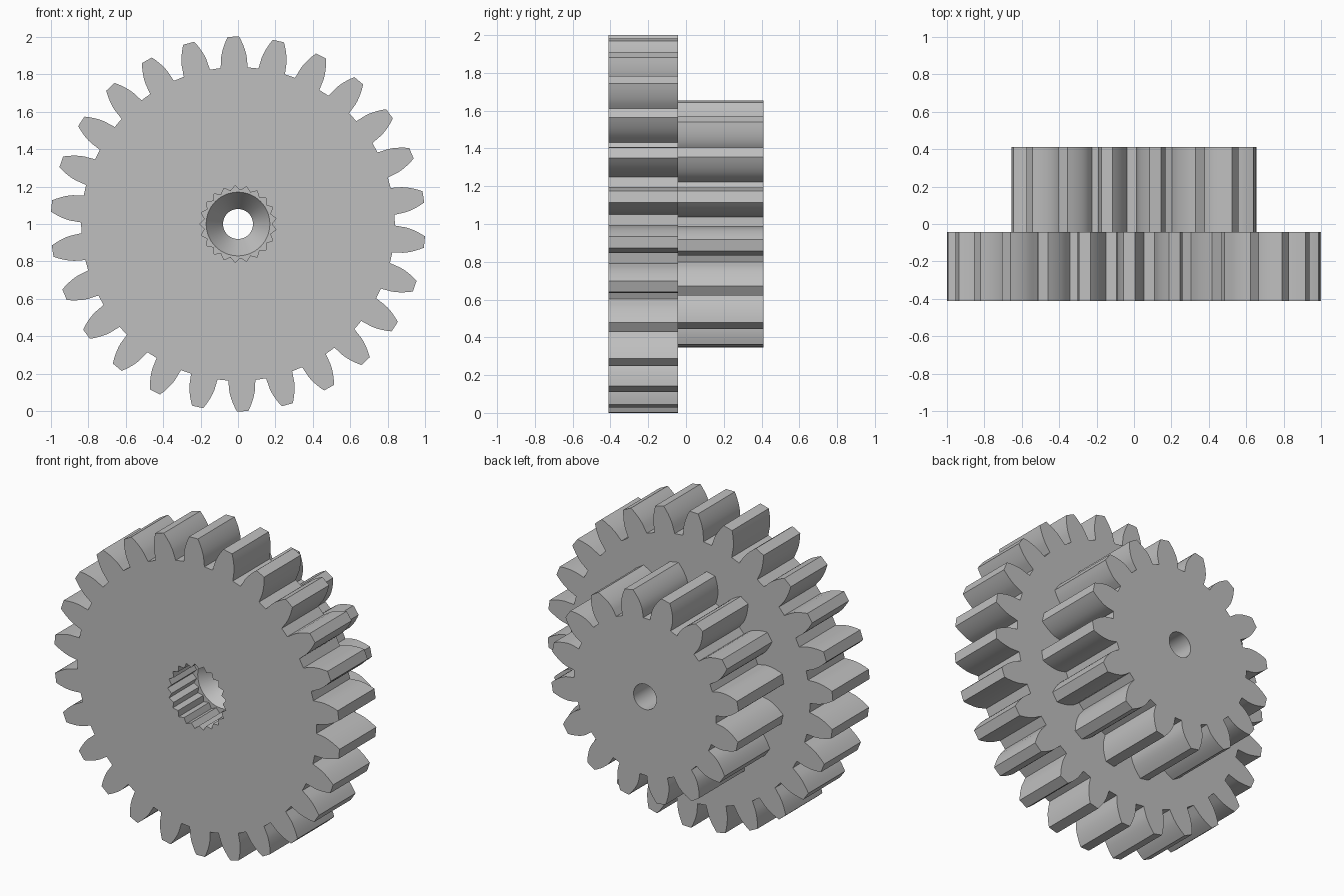
import bpy, bmesh
from math import radians, cos, sin, tan, acos, tau

old = bpy.data.objects.get("Cube")
if old:
    bpy.data.objects.remove(old)

grey = bpy.data.materials.new("plain grey")
grey.use_nodes = True
COLOUR = (0.52, 0.52, 0.52, 1)
grey.diffuse_color = COLOUR
grey.node_tree.nodes["Principled BSDF"].inputs["Base Color"].default_value = COLOUR

CENTRE = 1.0                                   # axle height
FRONT, STEP, BACK = -0.41, -0.043, 0.41        # gear faces along the axle
POCKET, CONE_END = -0.16, -0.03                # depths inside the bore


def polar(r, a):
    return (r * cos(a), CENTRE + r * sin(a))


def gear_outline(teeth, phase, tip, root, base, tip_half, steps=6):
    """Involute tooth outline, counter-clockwise; tip_half is the half angle of the tip."""
    def roll(r):
        a = acos(min(1, base / r))
        return tan(a) - a
    radii = [root] + [base + (tip - base) * i / steps for i in range(steps + 1)]
    base_half = radians(tip_half) + roll(tip)
    flank = [(r, base_half - roll(r)) for r in radii]
    flank[0] = (root, base_half + radians(0.4))
    pts = []
    for k in range(teeth):
        mid = radians(phase) + tau * k / teeth
        pts += [polar(r, mid - h) for r, h in flank]
        pts += [polar(r, mid + h) for r, h in reversed(flank)]
    return pts


def circle(r, n=64):
    return [polar(r, tau * i / n) for i in range(n)]


def spline_outline(teeth, inner, outer):
    return [polar(outer if i % 2 else inner, tau * i / (2 * teeth)) for i in range(2 * teeth)]


def ring(bm, pts, y):
    verts = [bm.verts.new((x, y, z)) for x, z in pts]
    for i, v in enumerate(verts):
        bm.edges.new((verts[i - 1], v))
    return verts


def wall(bm, a, b):
    """Quads between two rings; front to back faces outward, back to front inward."""
    for i in range(len(a)):
        bm.faces.new((a[i - 1], b[i - 1], b[i], a[i]))


def cap(bm, outer, inner, side):
    """Flat face with a hole, facing along y with the given sign."""
    edges = [bm.edges.get((r[i - 1], r[i])) for r in (outer, inner) for i in range(len(r))]
    out = bmesh.ops.triangle_fill(bm, use_beauty=True, edges=edges, normal=(0, side, 0))
    for f in out["geom"]:
        if isinstance(f, bmesh.types.BMFace):
            f.normal_update()
            if f.normal.y * side < 0:
                f.normal_flip()


def finish(bm, name):
    mesh = bpy.data.meshes.new(name)
    bm.to_mesh(mesh)
    bm.free()
    mesh.materials.append(grey)
    obj = bpy.data.objects.new(name, mesh)
    bpy.context.collection.objects.link(obj)
    bpy.ops.object.select_all(action='DESELECT')
    obj.select_set(True)
    bpy.context.view_layer.objects.active = obj
    bpy.ops.object.shade_smooth_by_angle(angle=radians(25))


large = gear_outline(26, 91.4, 1.0, 0.837, 0.873, 1.75)
small = gear_outline(16, 12.6, 0.66, 0.497, 0.537, 2.65)
spline = spline_outline(21, 0.18, 0.205)

# Large front gear
bm = bmesh.new()
front, back = ring(bm, large, FRONT), ring(bm, large, STEP)
wall(bm, front, back)
cap(bm, front, ring(bm, spline, FRONT), -1)
cap(bm, back, ring(bm, small, STEP), 1)
finish(bm, "large_gear")

# Small rear gear
bm = bmesh.new()
front, back = ring(bm, small, STEP), ring(bm, small, BACK)
wall(bm, front, back)
cap(bm, back, ring(bm, circle(0.08), BACK), 1)
finish(bm, "small_gear")

# Axle bore: splined pocket, ledge, cone and round hole
bm = bmesh.new()
hole_back, hole_front = ring(bm, circle(0.08), BACK), ring(bm, circle(0.08), CONE_END)
cone_front = ring(bm, circle(0.17), POCKET)
pocket_back, pocket_front = ring(bm, spline, POCKET), ring(bm, spline, FRONT)
wall(bm, hole_back, hole_front)
wall(bm, hole_front, cone_front)
cap(bm, pocket_back, cone_front, -1)
wall(bm, pocket_back, pocket_front)
finish(bm, "axle_bore")
